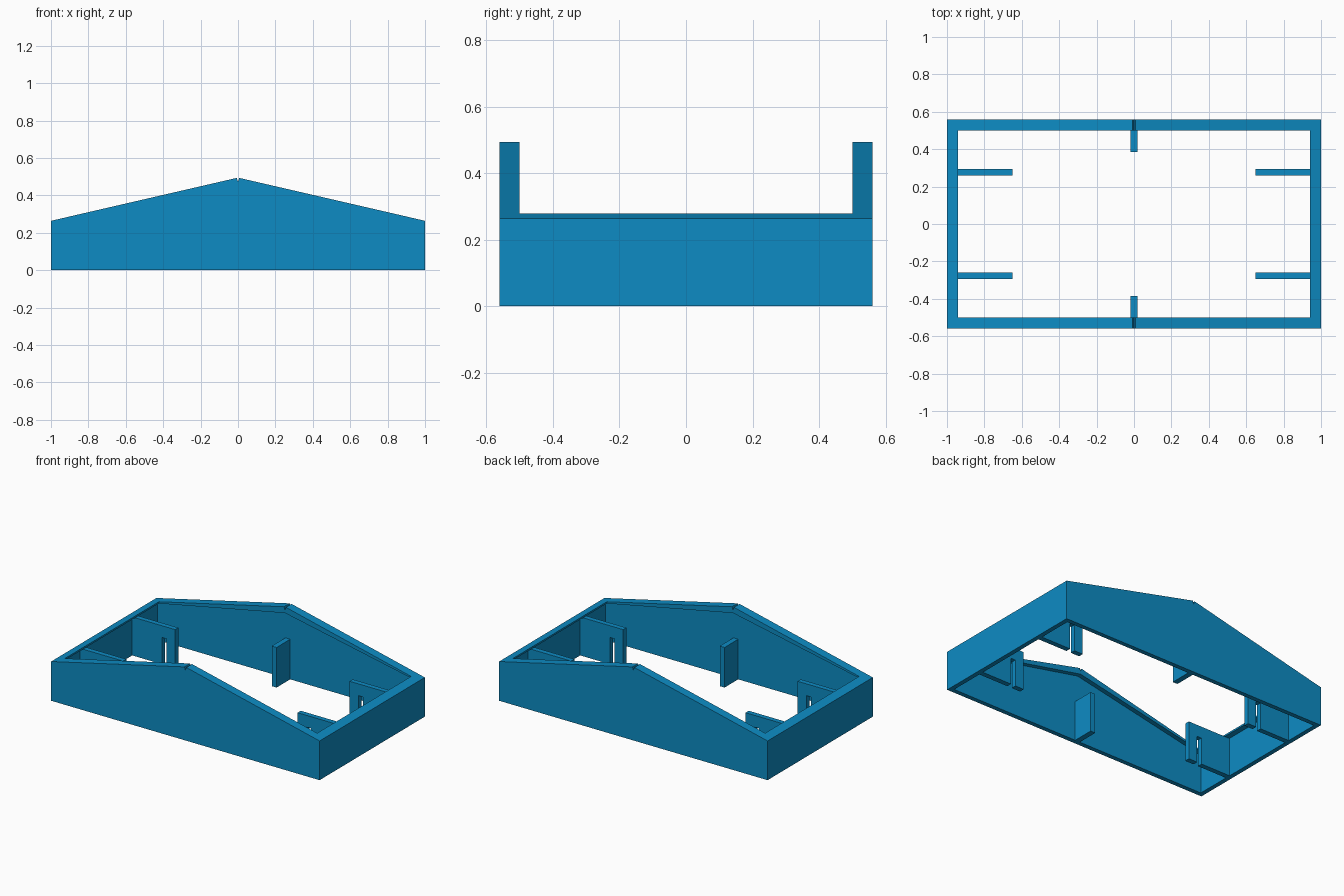
import bpy

if "Cube" in bpy.data.objects:
    bpy.data.objects.remove(bpy.data.objects["Cube"])

blue = bpy.data.materials.new("blue plastic")
blue.diffuse_color = (0.004, 0.26, 0.55, 1)
blue.use_nodes = True
blue.node_tree.nodes["Principled BSDF"].inputs["Base Color"].default_value = blue.diffuse_color


def prism(name, profile, y0, y1):
    """Solid from an x/z outline, extruded from y0 to y1."""
    n = len(profile)
    verts = [(x, y, z) for y in (y0, y1) for x, z in profile]
    faces = [tuple(range(n)), tuple(reversed(range(n, 2 * n)))]
    faces += [(i, i + n, (i + 1) % n + n, (i + 1) % n) for i in range(n)]
    mesh = bpy.data.meshes.new(name)
    mesh.from_pydata(verts, [], faces)
    mesh.materials.append(blue)
    obj = bpy.data.objects.new(name, mesh)
    bpy.context.collection.objects.link(obj)
    return obj


def gable(half, bottom, eave, peak):
    return [(-half, bottom), (half, bottom), (half, eave), (0, peak), (-half, eave)]


def rect(x0, x1, z0, z1):
    return [(x0, z0), (x1, z0), (x1, z1), (x0, z1)]


def cut(obj, cutter):
    mod = obj.modifiers.new("cut", 'BOOLEAN')
    mod.operation = 'DIFFERENCE'
    mod.solver = 'EXACT'
    mod.object = cutter
    bpy.context.view_layer.objects.active = obj
    bpy.ops.object.modifier_apply(modifier=mod.name)
    bpy.data.objects.remove(cutter)


# Gabled frame: thin walls below, wider lip along the top
frame = prism("frame", gable(1.0, 0, 0.264, 0.495), -0.56, 0.56)
cut(frame, prism("cavity_cutter", gable(0.97, -0.1, 0.26, 0.453), -0.53, 0.53))
cut(frame, prism("opening_cutter", rect(-0.94, 0.94, -0.2, 0.7), -0.5, 0.5))

# Fine groove across the ridge
cut(frame, prism("ridge_cutter", [(0, 0.472), (0.016, 0.52), (-0.016, 0.52)], -0.7, 0.7))

# Slotted ribs on the end walls, open at the bottom
for sx, side in ((-1, "left"), (1, "right")):
    for sy, end in ((-1, "front"), (1, "back")):
        outline = [(0.65, 0), (0.715, 0), (0.715, 0.18), (0.75, 0.18),
                   (0.75, 0), (0.975, 0), (0.975, 0.259), (0.65, 0.259)]
        outline = [(sx * x, z) for x, z in outline]
        if sx < 0:
            outline.reverse()
        y0, y1 = sorted((sy * 0.26, sy * 0.294))
        prism(f"{side}_{end}_slotted_rib", outline, y0, y1)

# Plain ribs in the middle of the long walls
for sy, end in ((-1, "front"), (1, "back")):
    y0, y1 = sorted((sy * 0.385, sy * 0.535))
    prism(f"{end}_middle_rib", rect(-0.018, 0.018, 0, 0.27), y0, y1)
